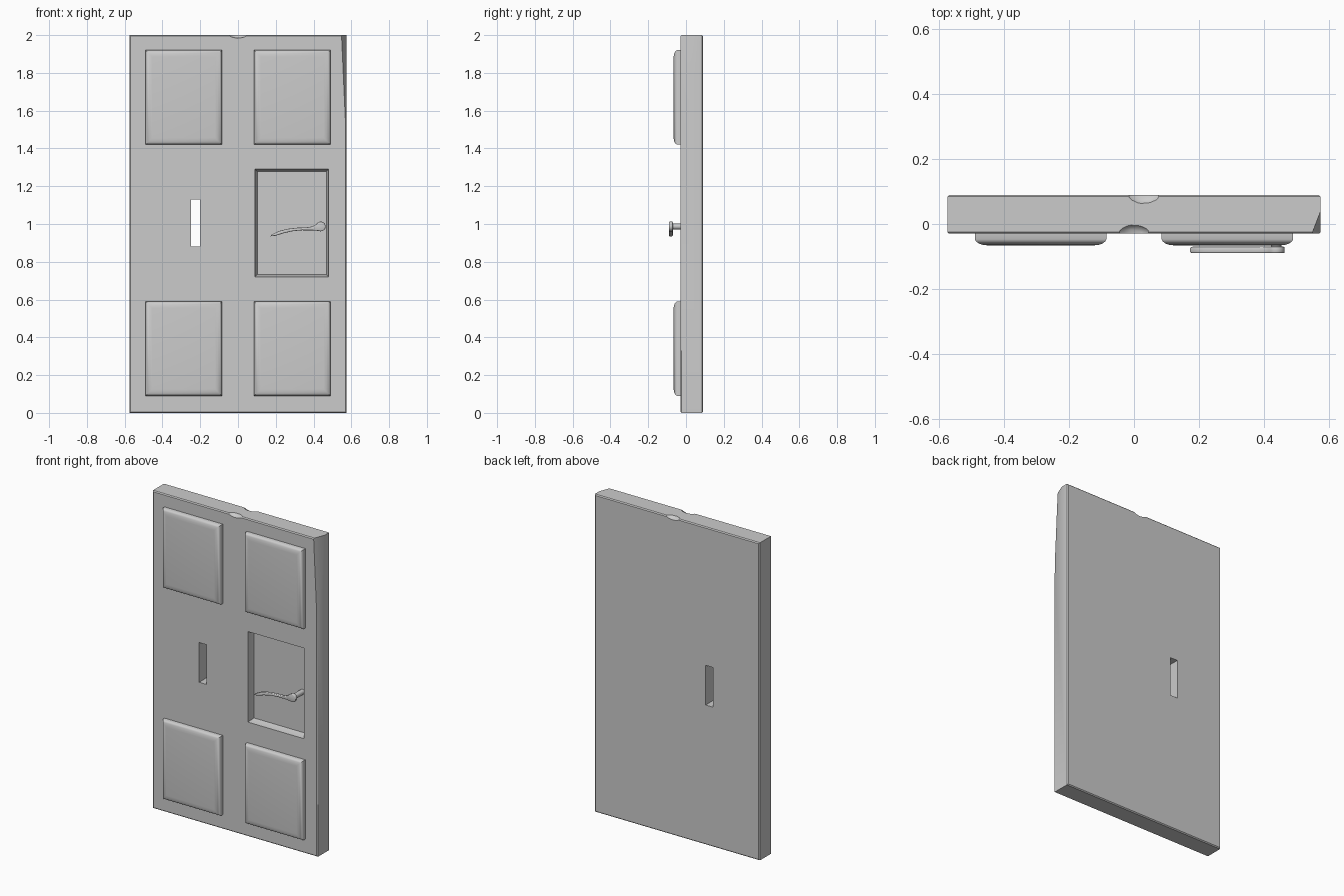
import bpy, bmesh, math
from mathutils import Vector

if "Cube" in bpy.data.objects:
    bpy.data.objects.remove(bpy.data.objects["Cube"])


def make_object(name, bm, smooth=35):
    bmesh.ops.recalc_face_normals(bm, faces=bm.faces)
    mesh = bpy.data.meshes.new(name)
    bm.to_mesh(mesh)
    bm.free()
    ob = bpy.data.objects.new(name, mesh)
    bpy.context.collection.objects.link(ob)
    shade(ob, smooth)
    return ob


def shade(ob, angle):
    bpy.ops.object.select_all(action='DESELECT')
    ob.select_set(True)
    bpy.context.view_layer.objects.active = ob
    bpy.ops.object.shade_smooth_by_angle(angle=math.radians(angle))


def stepped_block(name, x0, x1, z0, z1, steps):
    """Rectangular loops stacked along y; each step is (y, inset)."""
    bm = bmesh.new()
    loops = []
    for y, i in steps:
        loops.append([bm.verts.new(p) for p in (
            (x0 + i, y, z0 + i), (x1 - i, y, z0 + i),
            (x1 - i, y, z1 - i), (x0 + i, y, z1 - i))])
    for a, b in zip(loops, loops[1:]):
        for k in range(4):
            n = (k + 1) % 4
            bm.faces.new((a[k], a[n], b[n], b[k]))
    bm.faces.new(loops[0])
    bm.faces.new(loops[-1])
    return make_object(name, bm)


def cut(target, cutter):
    cutter.hide_render = True
    mod = target.modifiers.new("cut", 'BOOLEAN')
    mod.operation = 'DIFFERENCE'
    mod.solver = 'EXACT'
    mod.object = cutter
    bpy.context.view_layer.objects.active = target
    bpy.ops.object.modifier_apply(modifier=mod.name)
    bpy.data.objects.remove(cutter, do_unlink=True)


# Door slab with slightly eased edges
B = 0.006
slab = stepped_block("door_slab", -0.575, 0.575, 0, 2,
                     [(-0.03, B), (-0.03 + B, 0), (0.09 - B, 0), (0.09, B)])

# Worn sliver along the upper right front edge
bm = bmesh.new()
bm.from_mesh(slab.data)
a, b, c = Vector((0.575, -0.03, 1.4)), Vector((0.548, -0.03, 2)), Vector((0.575, 0.04, 2))
normal = (b - a).cross(c - a).normalized()
if normal.dot(Vector((1, -1, 1))) < 0:
    normal.negate()
res = bmesh.ops.bisect_plane(bm, geom=bm.verts[:] + bm.edges[:] + bm.faces[:],
                             plane_co=a, plane_no=normal, clear_outer=True)
bmesh.ops.holes_fill(bm, edges=[e for e in bm.edges if e.is_boundary], sides=0)
bmesh.ops.recalc_face_normals(bm, faces=bm.faces)
bm.to_mesh(slab.data)
bm.free()

# Latch recess (tapered) and mail slot (through)
cut(slab, stepped_block("recess_cutter", 0.09, 0.48, 0.72, 1.29,
                        [(-0.06, 0), (-0.025, 0), (0.015, 0.012)]))
cut(slab, stepped_block("slot_cutter", -0.25, -0.2, 0.88, 1.13,
                        [(-0.2, 0), (0.2, 0)]))

# Small chips on the top edge, front and back
for x, y in ((0.0, -0.035), (0.03, 0.095)):
    bm = bmesh.new()
    bmesh.ops.create_icosphere(bm, subdivisions=2, radius=1)
    for v in bm.verts:
        v.co = Vector((x + v.co.x * 0.055, y + v.co.y * 0.035, 2.008 + v.co.z * 0.025))
    cut(slab, make_object("chip_cutter", bm))
shade(slab, 30)

# Four raised panels with rounded rims
for side, x0, x1 in (("left", -0.49, -0.085), ("right", 0.085, 0.49)):
    for level, z0 in (("lower", 0.09), ("upper", 1.42)):
        stepped_block(f"panel_{level}_{side}", x0, x1, z0, z0 + 0.5,
                      [(-0.02, 0), (-0.047, 0), (-0.054, 0.004), (-0.06, 0.012),
                       (-0.064, 0.023), (-0.0655, 0.036)])

# Lever handle: curved outline extruded with rounded edges
cx, cz, r = 0.438, 0.987, 0.026
outline = [(0.173, 0.935), (0.178, 0.944), (0.215, 0.962), (0.26, 0.974),
           (0.31, 0.98), (0.36, 0.982), (0.395, 0.987)]
for i in range(12):
    t = math.radians(150 - i * 265 / 11)
    outline.append((cx + r * math.cos(t), cz + r * math.sin(t)))
outline += [(0.40, 0.966), (0.34, 0.967), (0.29, 0.962), (0.24, 0.951), (0.2, 0.938)]
bm = bmesh.new()
face = bm.faces.new([bm.verts.new((x, -0.09, z)) for x, z in outline])
ext = bmesh.ops.extrude_face_region(bm, geom=[face])
for v in ext["geom"]:
    if isinstance(v, bmesh.types.BMVert):
        v.co.y = -0.07
bmesh.ops.recalc_face_normals(bm, faces=bm.faces)
rims = [e for e in bm.edges if abs(e.verts[0].co.y - e.verts[1].co.y) < 1e-5]
bmesh.ops.bevel(bm, geom=rims, offset=0.004, segments=2, profile=0.5, affect='EDGES')
make_object("lever_handle", bm, 50)

# Handle shaft reaching into the recess
bm = bmesh.new()
bmesh.ops.create_cone(bm, cap_ends=True, segments=16, radius1=0.016, radius2=0.016, depth=0.1)
for v in bm.verts:
    v.co = Vector((cx + v.co.x, -0.025 + v.co.z, cz + v.co.y))
make_object("handle_shaft", bm)
